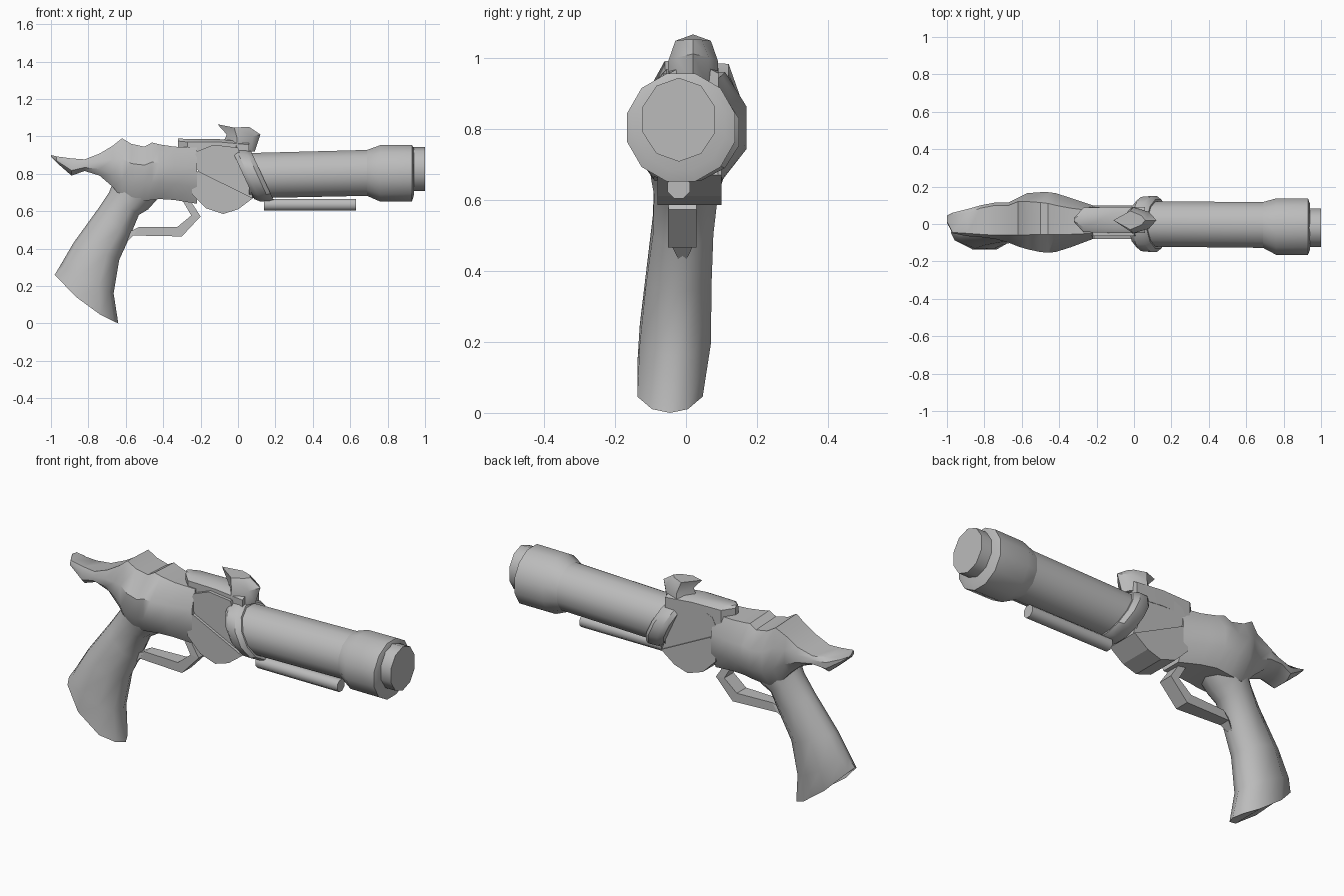
import bpy, bmesh, math

cube = bpy.data.objects.get("Cube")
if cube:
    bpy.data.objects.remove(cube)

metal = bpy.data.materials.new("plain grey")
metal.use_nodes = True
GREY = (0.5, 0.5, 0.5, 1)
metal.diffuse_color = GREY
metal.node_tree.nodes["Principled BSDF"].inputs["Base Color"].default_value = GREY


def loft(name, rings, smooth=35):
    """Skin a list of equal-length point rings and cap both ends."""
    bm = bmesh.new()
    rows = [[bm.verts.new(p) for p in ring] for ring in rings]
    n = len(rows[0])
    for a, b in zip(rows, rows[1:]):
        for i in range(n):
            j = (i + 1) % n
            bm.faces.new((a[i], a[j], b[j], b[i]))
    bm.faces.new(rows[0])
    bm.faces.new(rows[-1])
    bmesh.ops.recalc_face_normals(bm, faces=bm.faces)
    mesh = bpy.data.meshes.new(name)
    bm.to_mesh(mesh)
    bm.free()
    mesh.materials.append(metal)
    obj = bpy.data.objects.new(name, mesh)
    bpy.context.collection.objects.link(obj)
    if smooth:
        bpy.ops.object.select_all(action='DESELECT')
        obj.select_set(True)
        bpy.context.view_layer.objects.active = obj
        bpy.ops.object.shade_smooth_by_angle(angle=math.radians(smooth))
    return obj


def circle(x, y, z, ry, rz=None, sides=12, shear=0):
    """Ring across x; shear leans it so the bottom moves forward."""
    rz = rz or ry
    pts = []
    for i in range(sides):
        a = math.tau * (i + 0.5) / sides
        dz = rz * math.sin(a)
        pts.append((x - shear * dz, y + ry * math.cos(a), z + dz))
    return pts


def plate(name, outline, y0, y1):
    """Flat x-z outline extruded across y."""
    return loft(name, [[(x, y, z) for x, z in outline] for y in (y0, y1)], 0)


# Barrel, muzzle flare and inner muzzle
loft("barrel", [circle(.06, 0, .79, .125), circle(.7, -.005, .805, .127)])
loft("muzzle_flare", [circle(.69, -.005, .805, .127), circle(.76, -.014, .802, .156),
                      circle(.93, -.014, .803, .157), circle(.94, -.015, .81, .13)])
loft("muzzle_tip", [circle(x, -.02, .825, .107, .118, sides=10) for x in (.92, 1)], 45)

# Slanted collar joining barrel and frame
loft("collar", [circle(x, 0, .79, r, rz, shear=.46) for x, r, rz in
                ((.03, .13, .13), (.055, .15, .143), (.105, .155, .143), (.13, .135, .135))])

# Cylinder housing: upper cover and lower disc meeting on a diagonal seam
plate("housing_cover", [(-.25, .76), (-.21, .81), (-.245, .87), (-.22, .92), (-.13, .955),
                        (0, .94), (.08, .67), (-.02, .68), (-.22, .77)], -.065, .09)
plate("housing_disc", [(-.215, .815), (.08, .67), (0, .61), (-.08, .585),
                       (-.17, .615), (-.245, .69), (-.25, .76)], -.08, .1)

# Rod under the barrel
loft("under_rod", [circle(x, -.02, .635, .034, sides=8) for x in (.14, .63)], 50)

# Top rail with a pointed rear end
rail = [(-.32, .95, .022, .012), (-.27, .945, .022, .065),
        (-.1, .945, .022, .07), (.06, .93, .022, .07)]
loft("top_rail", [[(x, y - h, z - .06), (x, y - h, z + .025), (x, y - h * .6, z + .04),
                   (x, y + h * .6, z + .04), (x, y + h, z + .025), (x, y + h, z - .06)]
                  for x, z, y, h in rail])

# Diamond-shaped sight, swept back to a point
loft("sight", [
    [(-.1, .02, .92), (-.01, .09, .92), (.07, .06, .92),
     (.09, .02, .92), (.07, -.02, .92), (-.01, -.05, .92)],
    [(-.06, .02, 1.01), (-.005, .09, .99), (.08, .065, 1.0),
     (.12, .02, 1.01), (.08, -.025, 1.0), (-.005, -.05, .99)],
    [(-.11, .02, 1.065), (-.02, .07, 1.047), (.04, .045, 1.05),
     (.06, .02, 1.05), (.04, -.005, 1.05), (-.02, -.03, 1.047)]], 40)

# Frame and tail: x, bottom, top, right side, left side, top right, top left
frame = [(-.22, .64, .94, -.08, .10, -.05, .07), (-.34, .66, .945, -.125, .14, -.055, .085),
         (-.42, .665, .957, -.15, .165, -.055, .1), (-.46, .66, .967, -.153, .17, -.055, .11),
         (-.5, .655, .945, -.15, .17, -.055, .115), (-.57, .65, .96, -.135, .165, -.058, .12),
         (-.62, .67, .99, -.12, .14, -.06, .12), (-.67, .73, .95, -.1, .115, -.06, .1),
         (-.74, .79, .908, -.08, .115, -.06, .1), (-.82, .815, .877, -.07, .1, -.055, .085),
         (-.89, .79, .882, -.065, .08, -.05, .06), (-.97, .86, .893, -.05, .06, -.045, .05),
         (-1, .89, .9, .01, .045, .015, .04)]
rings = []
for x, b, t, r, l, tr, tl in frame:
    h = t - b
    rings.append([(x, tr, t), (x, r, b + h * .66), (x, r, b + h * .3), (x, r * .6, b),
                  (x, l * .6, b), (x, l, b + h * .3), (x, l, b + h * .66), (x, tl, t - .008)])
loft("frame", rings, 40)

# Grip: back point, front point, side offset, half width, sag of the lower edge
grip = [((-.64, .84), (-.4, .7), .005, .115, 0), ((-.665, .76), (-.48, .61), .003, .1, 0),
        ((-.69, .7), (-.53, .58), 0, .09, 0),
        ((-.75, .61), (-.58, .46), -.008, .085, 0), ((-.88, .43), (-.635, .34), -.02, .092, 0),
        ((-.95, .31), (-.665, .16), -.03, .1, .01), ((-.98, .26), (-.64, 0), -.045, .092, .035)]
section = [(0, 0), (.06, .45), (.35, 1), (.72, 1), (.93, .55), (1, 0),
           (.93, -.55), (.72, -1), (.35, -1), (.06, -.45)]
rings = []
for (bx, bz), (fx, fz), y, w, sag in grip:
    rings.append([(bx + (fx - bx) * t, y + w * s,
                   bz + (fz - bz) * t - sag * math.sin(math.pi * t)) for t, s in section])
loft("grip", rings, 45)

# Trigger guard: outer and inner edge of a bent strap, narrowing at the grip
guard = [((-.27, .68), (-.31, .68), .035), ((-.2, .572), (-.25, .577), .04),
         ((-.3, .465), (-.325, .515), .04), ((-.56, .47), (-.53, .515), .03),
         ((-.61, .42), (-.6, .48), .006)]
loft("trigger_guard", [[(ox, -.01 - h, oz), (ox, h - .01, oz), (ix, h - .01, iz), (ix, -.01 - h, iz)]
                       for (ox, oz), (ix, iz), h in guard], 0)
